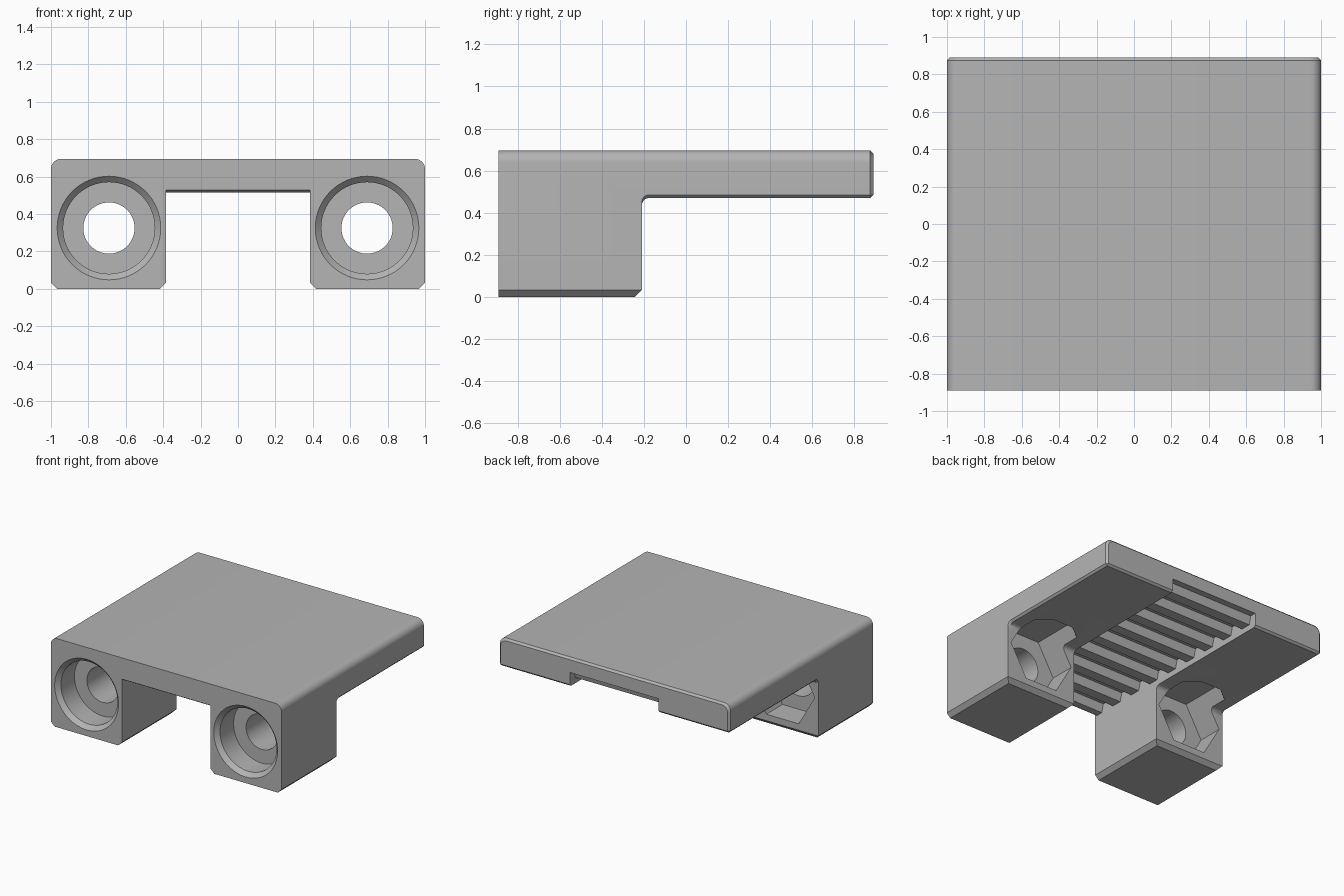
import bpy, bmesh
from math import sin, cos, pi

old = bpy.data.objects.get("Cube")
if old:
    bpy.data.objects.remove(old, do_unlink=True)

grey = bpy.data.materials.new("plain_grey")
grey.use_nodes = True
GREY = (0.46, 0.46, 0.46, 1)
grey.diffuse_color = GREY
grey.node_tree.nodes["Principled BSDF"].inputs["Base Color"].default_value = GREY


def loft(name, rings):
    """Closed solid through a list of matching point rings."""
    bm = bmesh.new()
    loops = [[bm.verts.new(p) for p in ring] for ring in rings]
    n = len(loops[0])
    for a, b in zip(loops, loops[1:]):
        for i in range(n):
            j = (i + 1) % n
            bm.faces.new((a[i], a[j], b[j], b[i]))
    bm.faces.new(loops[0])
    bm.faces.new(loops[-1])
    bmesh.ops.recalc_face_normals(bm, faces=bm.faces)
    mesh = bpy.data.meshes.new(name)
    bm.to_mesh(mesh)
    bm.free()
    mesh.materials.append(grey)
    obj = bpy.data.objects.new(name, mesh)
    bpy.context.collection.objects.link(obj)
    return obj


def arc(cx, cz, r, start, end, steps=8):
    angles = [start + (end - start) * i / steps for i in range(steps + 1)]
    return [(cx + r * cos(a), cz + r * sin(a)) for a in angles]


def turned(name, x, z, stations, sides):
    """Stack of regular polygons along y, given as (y, radius)."""
    return loft(name, [[(x + r * cos(2 * pi * i / sides), y, z + r * sin(2 * pi * i / sides))
                        for i in range(sides)] for y, r in stations])


FRONT, BACK, TOP = -0.89, 0.89, 0.695
LEG_BACK, PLATE_Z, SLOT = -0.21, 0.47, 0.385
CH, EDGE = 0.032, 0.015

# Full block: chamfered bottom edges, rounded top edges, bevelled rear
R = 0.055
section = [(-1 + CH, 0), (1 - CH, 0), (1, CH)]
section += arc(1 - R, TOP - R, R, 0, pi / 2)
section += arc(-1 + R, TOP - R, R, pi / 2, pi)
section += [(-1, CH)]
body = loft("clamp_body", [
    [(x, FRONT, z) for x, z in section],
    [(x, BACK - EDGE, z) for x, z in section],
    [(x * (1 - EDGE), BACK, z * (1 - EDGE / TOP)) for x, z in section]])

# Space under the rear plate, with fillet against the legs
F = 0.035
under = [(LEG_BACK - CH - 0.1, -0.1), (LEG_BACK, CH)]
under += arc(LEG_BACK + F, PLATE_Z - F, F, pi, pi / 2)
under += [(BACK - EDGE, PLATE_Z), (BACK + 0.1, PLATE_Z + 0.1 + EDGE), (BACK + 0.1, -0.1)]


def under_ring(x, lift):
    return [(x, y, z + (lift if z > 0.4 else 0)) for y, z in under]


cutters = [loft("under_cutter", [
    under_ring(-1.05, 0.05 + EDGE), under_ring(-1 + EDGE, 0),
    under_ring(1 - EDGE, 0), under_ring(1.05, 0.05 + EDGE)])]

# Central channel with belt teeth across it
TIP, ROOT, PITCH = 0.515, 0.58, 0.205
belt = [(-1, -0.2), (-1, 0.6), (FRONT + 0.02, TIP)]
for i in range(8):
    c = -0.755 + PITCH * i
    belt += [(c - 0.062, TIP), (c - 0.045, ROOT), (c + 0.045, ROOT), (c + 0.062, TIP)]
last = -0.755 + PITCH * 8
belt += [(last - 0.062, TIP), (last - 0.045, ROOT), (1.1, ROOT), (1.1, -0.2)]
cutters.append(loft("channel_cutter", [[(x, y, z) for y, z in belt] for x in (-SLOT, SLOT)]))

# Chamfer on the inner bottom edges of the legs
flare = [(-SLOT + 0.01, CH + 0.01), (SLOT - 0.01, CH + 0.01),
         (SLOT + CH + 0.1, -0.1), (-SLOT - CH - 0.1, -0.1)]
cutters.append(loft("flare_cutter", [[(x, y, z) for x, z in flare] for y in (-1.1, 1.1)]))

# Screw holes with counterbores in front and nut pockets behind
for side, x in (("left", 0.69), ("right", -0.69)):
    cutters.append(turned(side + "_screw_cutter", x, 0.325, [
        (FRONT - 0.05, 0.327), (FRONT + 0.032, 0.245), (-0.69, 0.245),
        (-0.69, 0.137), (-0.3, 0.137)], 64))
    cutters.append(turned(side + "_nut_cutter", x, 0.325, [
        (-0.41, 0.28), (-0.05, 0.28), (0.05, 0.155)], 6))

bpy.ops.object.select_all(action='DESELECT')
body.select_set(True)
bpy.context.view_layer.objects.active = body
for cutter in cutters:
    cutter.hide_render = True
    mod = body.modifiers.new(cutter.name, 'BOOLEAN')
    mod.operation, mod.solver, mod.object = 'DIFFERENCE', 'EXACT', cutter
    bpy.ops.object.modifier_apply(modifier=mod.name)
for cutter in cutters:
    bpy.data.objects.remove(cutter, do_unlink=True)

bpy.ops.object.shade_smooth_by_angle(angle=pi / 7)
